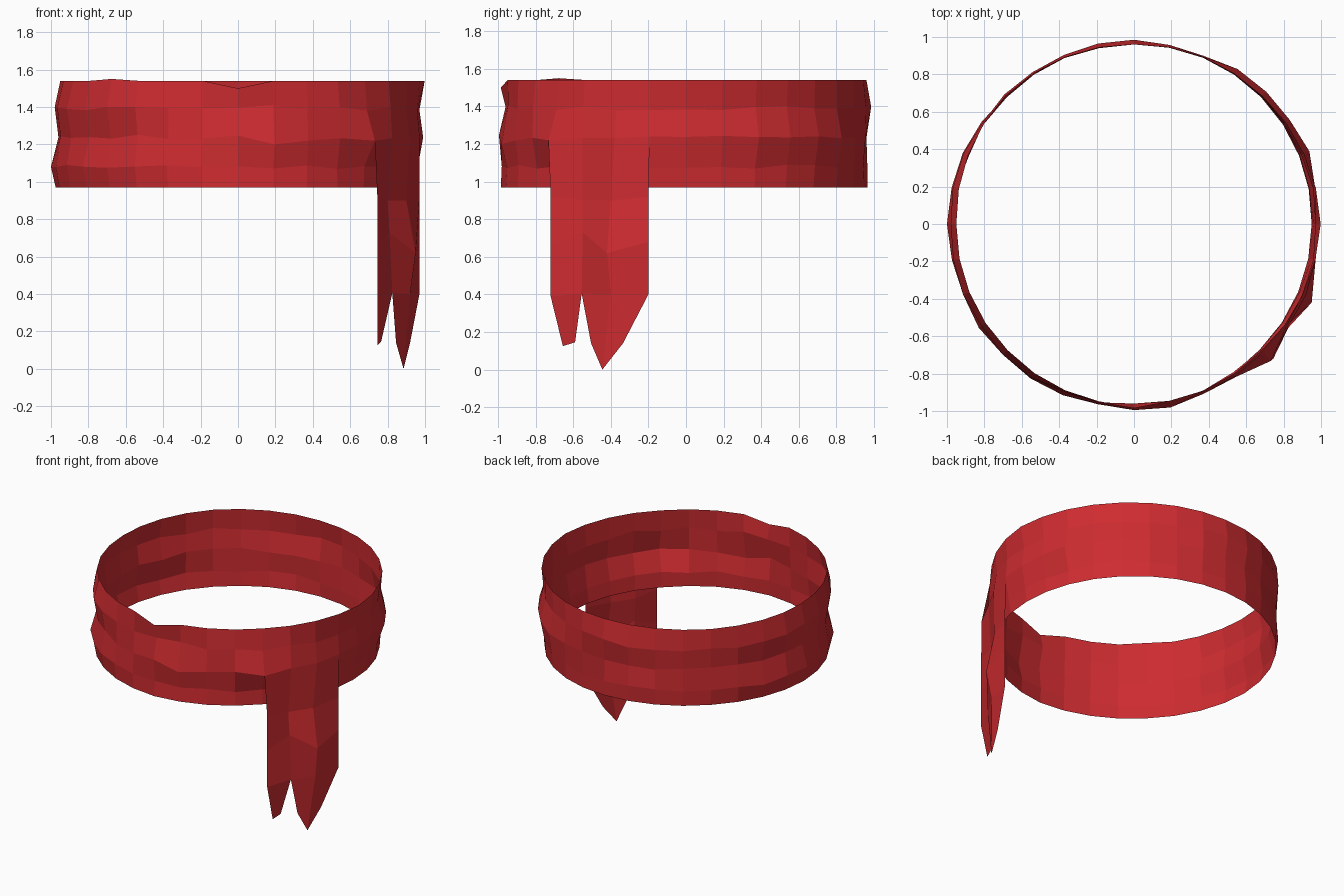
import bpy, math, random

random.seed(4)
N = 32

red = bpy.data.materials.new("red_cloth")
red.diffuse_color = (0.62, 0.025, 0.03, 1)


def add_sheet(name, verts, faces):
    mesh = bpy.data.meshes.new(name)
    mesh.from_pydata(verts, [], faces)
    mesh.materials.append(red)
    mesh.update()
    obj = bpy.data.objects.new(name, mesh)
    bpy.context.collection.objects.link(obj)
    return obj


def grid_faces(rows, cols, closed):
    last = cols if closed else cols - 1
    return [(r * cols + c, r * cols + (c + 1) % cols,
             (r + 1) * cols + (c + 1) % cols, (r + 1) * cols + c)
            for r in range(rows - 1) for c in range(last)]


# Rows from bottom to top: height, then radius every 45 degrees from +x
ROWS = [
    (0.97, [0.95, 0.96, 0.965, 0.96, 0.975, 0.97, 0.985, 0.95]),
    (1.08, [0.96, 0.97, 0.965, 0.97, 1.00, 0.99, 0.98, 0.955]),
    (1.24, [0.99, 1.00, 0.96, 0.965, 0.96, 0.96, 0.995, 0.98]),
    (1.39, [0.97, 0.965, 0.985, 0.98, 0.98, 0.99, 0.96, 0.975]),
    (1.54, [0.998, 0.97, 0.96, 0.97, 0.95, 0.955, 0.97, 0.96]),
]
# Hand-set folds: (row, column) -> radius
FOLDS = {(2, 28): 1.035, (2, 29): 0.99, (2, 30): 0.995, (2, 31): 0.99,
         (2, 2): 1.015, (4, 24): 0.985, (2, 25): 1.0, (1, 25): 0.97}
# Hand-set heights: (row, column) -> z
HEIGHTS = {(4, 24): 1.50, (4, 20): 1.55, (2, 28): 1.22, (2, 25): 1.20,
           (2, 26): 1.22, (3, 25): 1.41}

# Wrapped headband: one open ring of cloth
verts = []
for r, (z, radii) in enumerate(ROWS):
    inner_row = 0 < r < 4
    for c in range(N):
        k, t = divmod(c, 4)
        t /= 4
        rad = radii[k] * (1 - t) + radii[(k + 1) % 8] * t
        if inner_row and t:
            rad += random.uniform(-0.008, 0.008)
        rad = FOLDS.get((r, c), rad)
        h = z + (random.uniform(-0.012, 0.012) if inner_row else 0)
        a = 2 * math.pi * c / N
        verts.append((rad * math.cos(a), rad * math.sin(a), HEIGHTS.get((r, c), h)))
add_sheet("cloth_band", verts, grid_faces(5, N, True))

# Hanging tail: starts on the band's middle fold and ends in two points
tail = [
    (0.745, -0.72, 0.39), (0.825, -0.555, 0.405), (0.92, -0.40, 0.40), (0.97, -0.20, 0.40),
    (0.745, -0.72, 0.66), (0.81, -0.55, 0.73), (0.95, -0.42, 0.62), (0.97, -0.20, 0.68),
    (0.745, -0.72, 0.92), (0.80, -0.55, 0.90), (0.90, -0.40, 0.90), (0.97, -0.20, 0.92),
] + verts[2 * N + 28:2 * N + 32]
points = [
    (0.745, -0.655, 0.125), (0.765, -0.59, 0.145),
    (0.845, -0.505, 0.14), (0.885, -0.445, 0.0), (0.92, -0.335, 0.14),
]
tips = [(0, 16, 17, 1), (1, 18, 19, 2), (2, 19, 20, 3)]
add_sheet("cloth_tail", tail + points, grid_faces(4, 4, False) + tips)
